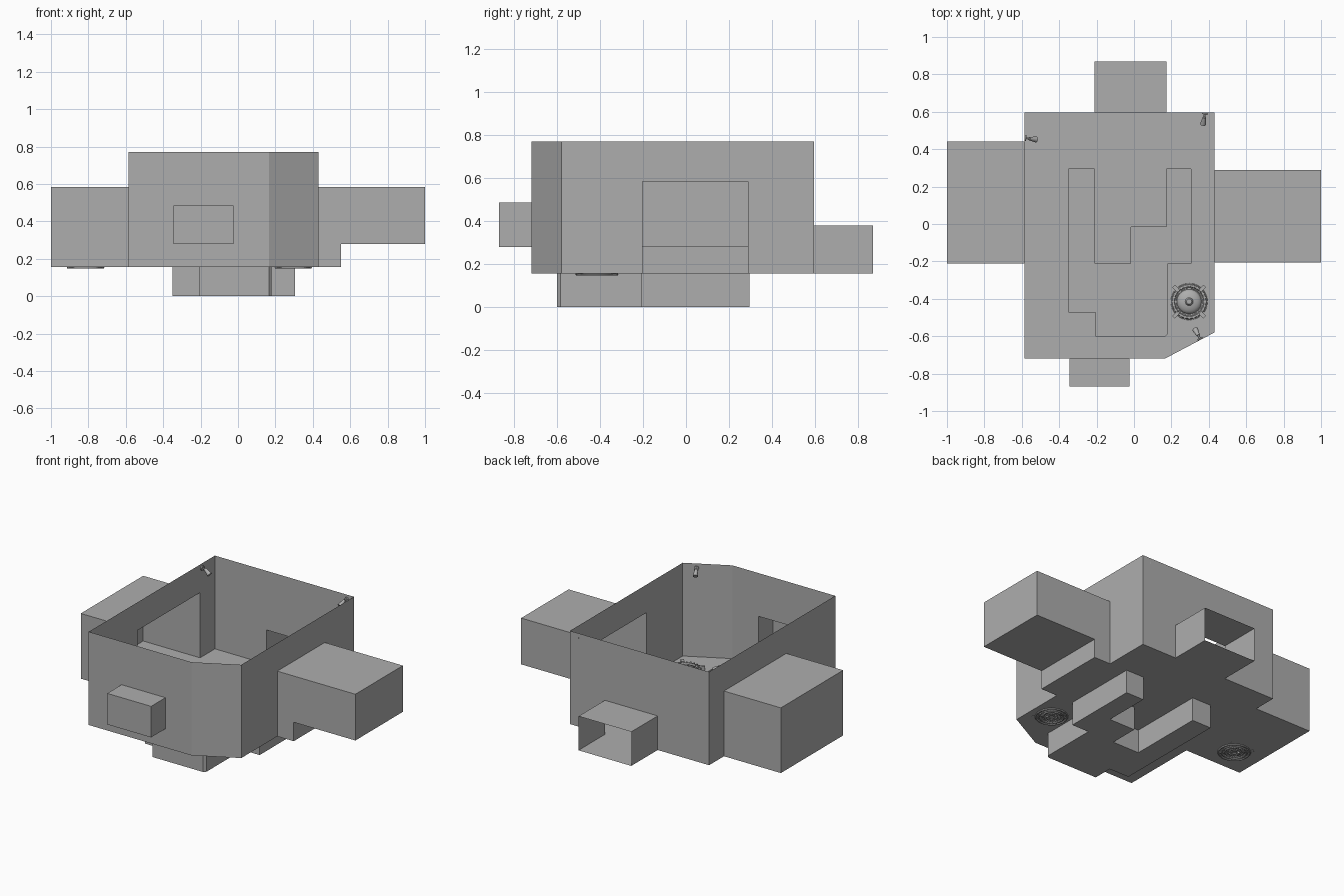
import bpy, bmesh, math
from mathutils import Vector, Matrix

if "Cube" in bpy.data.objects:
    bpy.data.objects.remove(bpy.data.objects["Cube"])

GREY = (0.42, 0.42, 0.42, 1)
grey = bpy.data.materials.new("plain_grey")
grey.use_nodes = True
grey.diffuse_color = GREY
grey.node_tree.nodes["Principled BSDF"].inputs["Base Color"].default_value = GREY

FLOOR, RIM = 0.155, 0.77


def make_object(name, bm):
    mesh = bpy.data.meshes.new(name)
    bm.to_mesh(mesh)
    bm.free()
    mesh.materials.append(grey)
    obj = bpy.data.objects.new(name, mesh)
    bpy.context.collection.objects.link(obj)
    return obj


def prism(name, outline, z0, z1):
    bm = bmesh.new()
    face = bm.faces.new([bm.verts.new((x, y, z0)) for x, y in outline])
    top = bmesh.ops.extrude_face_region(bm, geom=[face])["geom"]
    bmesh.ops.translate(bm, vec=(0, 0, z1 - z0),
                        verts=[v for v in top if isinstance(v, bmesh.types.BMVert)])
    bmesh.ops.recalc_face_normals(bm, faces=bm.faces)
    return make_object(name, bm)


def block(name, x0, x1, y0, y1, z0, z1):
    return prism(name, [(x0, y0), (x1, y0), (x1, y1), (x0, y1)], z0, z1)


# Room with one cut corner
shell = prism("room_shell", [(-0.585, -0.72), (0.165, -0.72), (0.43, -0.58),
                             (0.43, 0.595), (-0.585, 0.595)], FLOOR, RIM)

# Volumes joined to the room: U-shaped pit, side alcoves, entrance, window bay
pit = [(-0.35, 0.295), (-0.35, -0.47), (-0.205, -0.47), (-0.205, -0.6),
       (0.165, -0.6), (0.18, -0.585), (0.18, -0.21), (0.305, -0.21),
       (0.305, 0.295), (0.175, 0.295), (0.175, -0.015), (-0.015, -0.015),
       (-0.015, -0.21), (-0.21, -0.21), (-0.21, 0.295)]
volumes = [
    prism("pit", pit, 0, 0.2),
    block("right_alcove", -1, -0.5, -0.21, 0.44, FLOOR, 0.585),
    block("left_alcove", 0.35, 1, -0.205, 0.29, 0.28, 0.585),
    block("left_step", 0.35, 0.55, -0.205, 0.29, FLOOR, 0.4),
    block("entrance", -0.21, 0.175, 0.5, 0.87, FLOOR, 0.38),
    block("window_bay", -0.345, -0.025, -0.87, -0.65, 0.28, 0.485),
]
for vol in volumes:
    mod = shell.modifiers.new(vol.name, "BOOLEAN")
    mod.operation, mod.solver, mod.object = "UNION", "EXACT", vol
bpy.context.view_layer.update()
joined = bpy.data.meshes.new_from_object(
    shell.evaluated_get(bpy.context.evaluated_depsgraph_get()))
shell.modifiers.clear()
shell.data = joined
for vol in volumes:
    bpy.data.objects.remove(vol)

# Open the top of the room and the outer end of the entrance
bm = bmesh.new()
bm.from_mesh(joined)
opened = [f for f in bm.faces if all(v.co.z > RIM - 0.01 for v in f.verts)
          or all(v.co.y > 0.86 for v in f.verts)]
bmesh.ops.delete(bm, geom=opened, context="FACES")
bm.to_mesh(joined)
bm.free()


def add_ring(bm, radius, tube, z, sides=32, around=6):
    # Circle of tube sections joined into a closed ring
    rows = []
    for i in range(sides):
        a = math.tau * i / sides
        row = []
        for j in range(around):
            b = math.tau * j / around
            r = radius + tube * math.cos(b)
            row.append(bm.verts.new((r * math.cos(a), r * math.sin(a), z + tube * math.sin(b))))
        rows.append(row)
    for i in range(sides):
        p, q = rows[i], rows[(i + 1) % sides]
        for j in range(around):
            k = (j + 1) % around
            bm.faces.new((p[j], q[j], q[k], p[k]))


def add_bar(bm, angle, radius, size, z):
    mat = (Matrix.Rotation(angle, 4, "Z") @ Matrix.Translation((radius, 0, z))
           @ Matrix.Diagonal((*size, 1)))
    bmesh.ops.create_cube(bm, size=1, matrix=mat)


# Round floor fittings with a ribbed ring, dome and four clamps
def floor_fitting(name, x, y):
    bm = bmesh.new()
    for r, t in ((0.094, 0.006), (0.074, 0.006), (0.055, 0.004), (0.036, 0.004), (0.018, 0.004)):
        add_ring(bm, r, t, -0.003)
    add_ring(bm, 0.085, 0.009, 0.008)
    for i in range(24):
        add_bar(bm, math.tau * i / 24, 0.086, (0.018, 0.008, 0.012), 0.014)
        add_bar(bm, math.tau * i / 24, 0.055, (0.076, 0.003, 0.003), -0.004)
    for i in range(4):
        add_bar(bm, math.tau * (i + 0.5) / 4, 0.1, (0.035, 0.02, 0.026), 0.012)
    bmesh.ops.create_uvsphere(bm, u_segments=24, v_segments=12, radius=1,
                              matrix=Matrix.Diagonal((0.066, 0.066, 0.03, 1)))
    low = [v for v in bm.verts if v.co.z < -0.0101]
    bmesh.ops.delete(bm, geom=low, context="VERTS")
    bmesh.ops.create_cone(bm, cap_ends=True, segments=16, radius1=0.022, radius2=0.014,
                          depth=0.014, matrix=Matrix.Translation((0, 0, 0.034)))
    obj = make_object(name, bm)
    obj.location = (x, y, FLOOR)


floor_fitting("room_floor_fitting", 0.295, -0.415)
floor_fitting("alcove_floor_fitting", -0.815, -0.04)


# Small wall lamps: round mount, short arm and tapered head
def wall_lamp(name, pos, direction):
    bm = bmesh.new()
    along = Matrix.Rotation(math.pi / 2, 4, "Y")
    tilt = Matrix.Rotation(math.radians(125), 4, "Y")
    for r1, r2, depth, spot, turn in (
            (0.015, 0.015, 0.008, (0.004, 0, 0.02), along),
            (0.005, 0.005, 0.03, (0.018, 0, 0.02), along),
            (0.009, 0.016, 0.045, (0.042, 0, 0.008), tilt)):
        bmesh.ops.create_cone(bm, cap_ends=True, segments=12, radius1=r1, radius2=r2,
                              depth=depth, matrix=Matrix.Translation(spot) @ turn)
    obj = make_object(name, bm)
    obj.location = pos
    obj.rotation_euler.z = math.radians(direction)


wall_lamp("right_wall_lamp", (-0.583, 0.46, 0.72), -8)
wall_lamp("back_wall_lamp", (0.38, 0.593, 0.72), -100)
wall_lamp("cut_corner_lamp", (0.355, -0.617, 0.72), 118)
wall_lamp("left_alcove_lamp", (0.86, -0.203, 0.53), 90)

# Smooth the rounded fittings while keeping their edges sharp
bpy.ops.object.select_all(action="DESELECT")
for obj in bpy.context.collection.objects:
    if "fitting" in obj.name or "lamp" in obj.name:
        obj.select_set(True)
        bpy.context.view_layer.objects.active = obj
bpy.ops.object.shade_smooth_by_angle(angle=math.radians(35))
